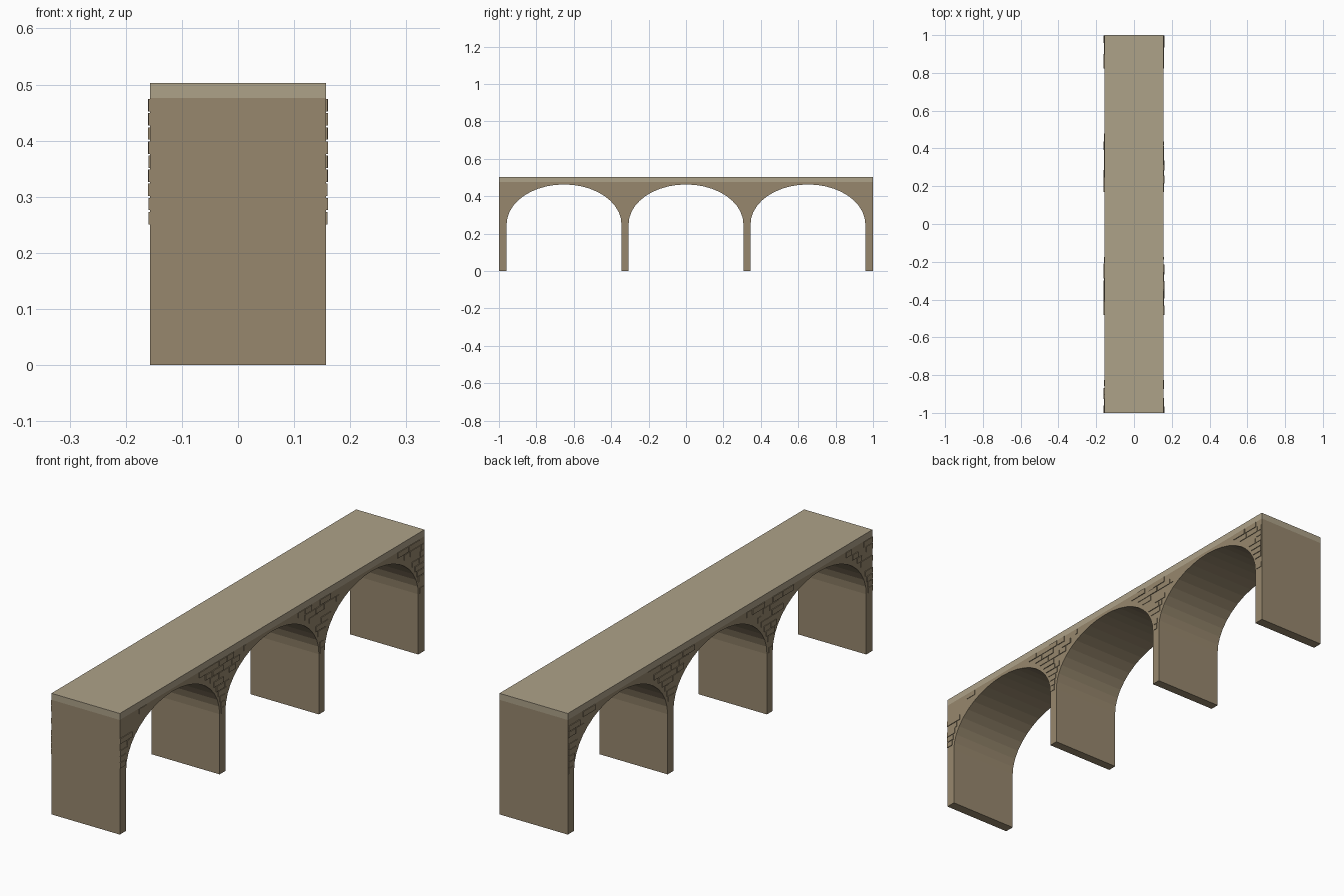
import bpy, bmesh, math, random

if "Cube" in bpy.data.objects:
    bpy.data.objects.remove(bpy.data.objects["Cube"])

random.seed(4)
HALF_W = 0.157            # half the bridge width
DECK_Z, TOP_Z = 0.476, 0.503
CENTRES = (-0.652, 0.0, 0.652)
ARCH_A, ARCH_B, SPRING = 0.307, 0.213, 0.25
SEGS = 20


def material(name, color):
    m = bpy.data.materials.new(name)
    m.diffuse_color = (*color, 1)
    m.use_nodes = True
    m.node_tree.nodes["Principled BSDF"].inputs["Base Color"].default_value = m.diffuse_color
    return m


def finish(bm, name, mat):
    bmesh.ops.recalc_face_normals(bm, faces=bm.faces)
    mesh = bpy.data.meshes.new(name)
    bm.to_mesh(mesh)
    bm.free()
    mesh.materials.append(mat)
    obj = bpy.data.objects.new(name, mesh)
    bpy.context.collection.objects.link(obj)
    return obj


def add_box(bm, lo, hi):
    verts = bmesh.ops.create_cube(bm, size=1)["verts"]
    for v in verts:
        v.co = [lo[i] + (v.co[i] + 0.5) * (hi[i] - lo[i]) for i in range(3)]


stone = material("stone", (0.31, 0.245, 0.155))
deck_stone = material("deck_stone", (0.42, 0.36, 0.25))

# Arcade wall: one side profile with three arches, extruded across the width
profile = [(-1, DECK_Z), (-1, 0)]
for c in CENTRES:
    profile.append((c - ARCH_A, 0))
    for i in range(SEGS + 1):
        t = math.pi * (1 - i / SEGS)
        profile.append((c + ARCH_A * math.cos(t), SPRING + ARCH_B * math.sin(t)))
    profile.append((c + ARCH_A, 0))
profile += [(1, 0), (1, DECK_Z)]
bm = bmesh.new()
face = bm.faces.new([bm.verts.new((-HALF_W, y, z)) for y, z in profile])
ext = bmesh.ops.extrude_face_region(bm, geom=[face])["geom"]
bmesh.ops.translate(bm, vec=(2 * HALF_W, 0, 0),
                    verts=[g for g in ext if isinstance(g, bmesh.types.BMVert)])
finish(bm, "arcade_wall", stone)

# Deck slab
bm = bmesh.new()
add_box(bm, (-HALF_W, -1, DECK_Z), (HALF_W, 1, TOP_Z))
finish(bm, "deck", deck_stone)


# Raised bricks filling the spandrels, kept clear of a plain ring round each arch
def clear_half_width(z):
    k = min(max((z - SPRING) / (ARCH_B + 0.035), 0), 1)
    return (ARCH_A + 0.008) * math.sqrt(1 - k * k)


ROWS = 9
row_h = (DECK_Z - SPRING) / ROWS
bm = bmesh.new()
for side in (-1, 1):
    for r in range(ROWS):
        z0 = SPRING + r * row_h
        h = clear_half_width(z0 + row_h * 0.3)
        edges = [-1] + [e for c in CENTRES for e in (c - h, c + h)] + [1]
        for start, end in zip(edges[::2], edges[1::2]):
            y = start
            while end - y > 0.012:
                stop = min(y + random.uniform(0.04, 0.085), end)
                if end - stop < 0.015:
                    stop = end
                if random.random() < 0.8:
                    xs = sorted((side * (HALF_W - 0.004),
                                 side * (HALF_W + random.uniform(0.002, 0.0035))))
                    add_box(bm, (xs[0], y, z0 + 0.001),
                            (xs[1], stop - 0.003, z0 + row_h - 0.002))
                y = stop
finish(bm, "spandrel_bricks", stone)
